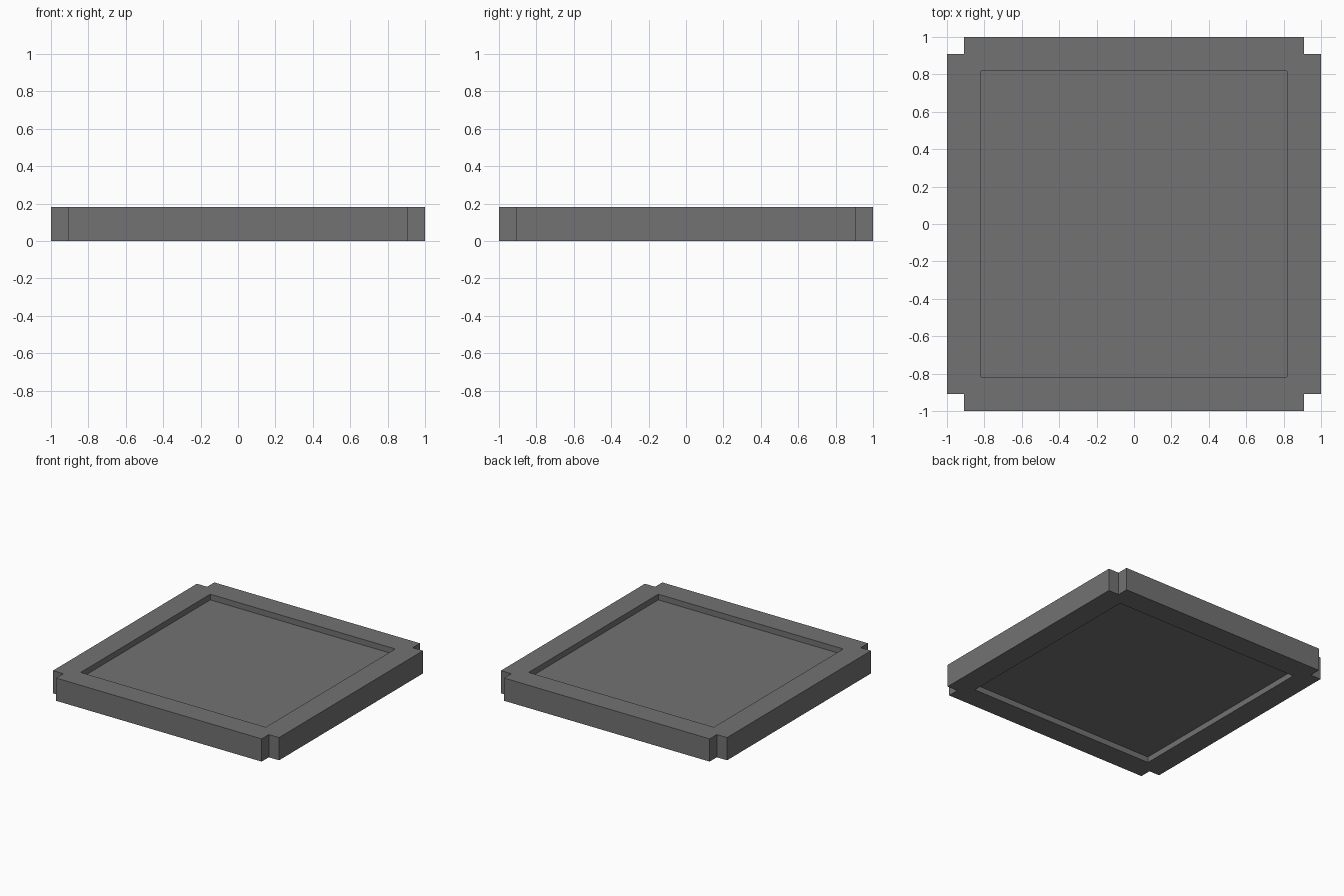
import bpy, bmesh

if "Cube" in bpy.data.objects:
    bpy.data.objects.remove(bpy.data.objects["Cube"])

U = 1 / 11                 # module size
H = 2 * U                  # plate height
N = 1 - U                  # notch position
C = 1 - 2 * U              # half width of recess
D = U / 2                  # recess depth

mat = bpy.data.materials.new("mid grey")
mat.diffuse_color = (0.17, 0.17, 0.172, 1)
mat.use_nodes = True
mat.node_tree.nodes["Principled BSDF"].inputs["Base Color"].default_value = mat.diffuse_color

bm = bmesh.new()


def face(points):
    bm.faces.new([bm.verts.new(p) for p in points])


def wall(a, b, z0, z1):
    face([(*a, z0), (*b, z0), (*b, z1), (*a, z1)])


def turn(p, k):
    for _ in range(k):
        p = (-p[1], p[0])
    return p


square = [(C, -C), (C, C), (-C, C), (-C, -C)]
rim = [(1, -N), (1, N), (N, N), (C, C), (C, -C), (N, -N)]

# Four identical sides: rim, outer walls, notch walls and recess walls
for k in range(4):
    pts = [turn(p, k) for p in rim]
    for z in (0, H):
        face([(*p, z) for p in pts])
    wall(pts[0], pts[1], 0, H)
    wall(pts[1], pts[2], 0, H)
    wall(pts[5], pts[0], 0, H)
    wall(pts[3], pts[4], 0, D)
    wall(pts[3], pts[4], H - D, H)

# Recessed panel on top and underneath
for z in (D, H - D):
    face([(*p, z) for p in square])

bmesh.ops.remove_doubles(bm, verts=bm.verts, dist=1e-5)
bmesh.ops.recalc_face_normals(bm, faces=bm.faces)

mesh = bpy.data.meshes.new("recessed_plate")
bm.to_mesh(mesh)
bm.free()
mesh.materials.append(mat)
plate = bpy.data.objects.new("recessed_plate", mesh)
bpy.context.collection.objects.link(plate)
